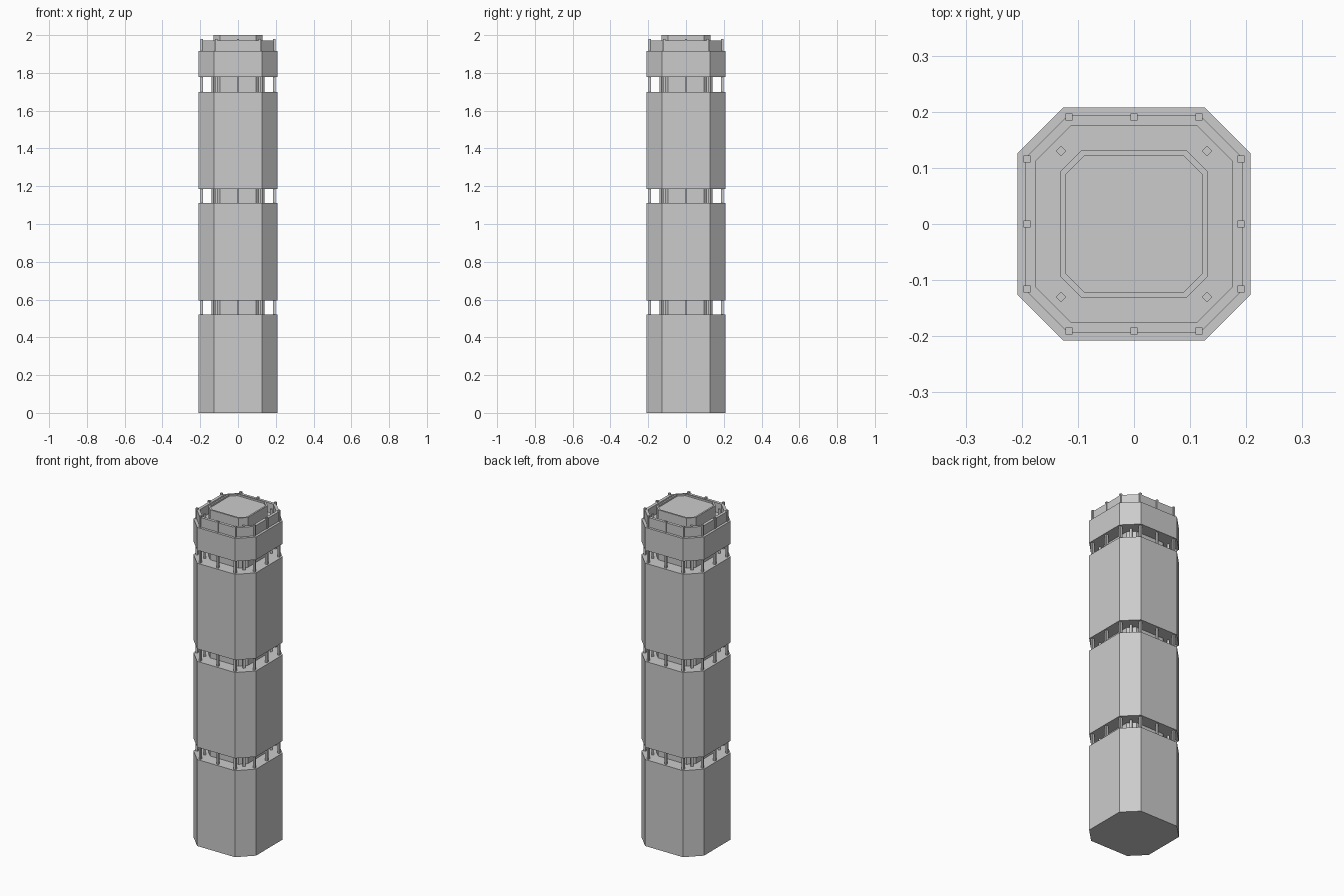
import bpy, bmesh, math
from mathutils import Matrix

if "Cube" in bpy.data.objects:
    bpy.data.objects.remove(bpy.data.objects["Cube"])


def octagon(half, flat):
    """Square of half-size `half` with cut corners; `flat` is half of each straight side."""
    return [(flat, -half), (half, -flat), (half, flat), (flat, half),
            (-flat, half), (-half, flat), (-half, -flat), (-flat, -half)]


def finish(name, bm):
    bmesh.ops.recalc_face_normals(bm, faces=bm.faces)
    mesh = bpy.data.meshes.new(name)
    bm.to_mesh(mesh)
    bm.free()
    obj = bpy.data.objects.new(name, mesh)
    bpy.context.collection.objects.link(obj)
    return obj


def loft(name, sections):
    """Join octagon sections (half, flat, z) in order and cap both ends."""
    bm = bmesh.new()
    rings = [[bm.verts.new((x, y, z)) for x, y in octagon(h, f)] for h, f, z in sections]
    for a, b in zip(rings, rings[1:]):
        for i in range(8):
            j = (i + 1) % 8
            bm.faces.new((a[i], a[j], b[j], b[i]))
    bm.faces.new(rings[0][::-1])
    bm.faces.new(rings[-1])
    return finish(name, bm)


def posts(name, points, z0, z1, size, angle=0.0):
    bm = bmesh.new()
    for x, y in points:
        m = (Matrix.Translation((x, y, (z0 + z1) / 2)) @ Matrix.Rotation(angle, 4, 'Z')
             @ Matrix.Diagonal((size, size, z1 - z0, 1)))
        bmesh.ops.create_cube(bm, size=1, matrix=m)
    return finish(name, bm)


H, F = 0.208, 0.126

# Three tall storey blocks
for n, (z0, z1) in enumerate([(0, 0.52), (0.594, 1.11), (1.185, 1.70)]):
    loft(f"storey_block_{n + 1}", [(H, F, z0), (H, F, z1)])

# Crown block with a thin parapet and sunken roof deck
loft("crown_and_parapet", [(H, F, 1.778), (H, F, 1.915), (0.193, 0.118, 1.915),
                           (0.193, 0.118, 1.972), (0.175, 0.112, 1.972),
                           (0.175, 0.112, 1.915)])

# Recessed core showing in the open bands
bands = [(0.52, 0.594), (1.11, 1.185), (1.70, 1.778)]
for n, (z0, z1) in enumerate(bands):
    loft(f"band_core_{n + 1}", [(0.131, 0.094, z0), (0.131, 0.094, z1)])

# Rooftop penthouse with a shallow rim
loft("penthouse", [(0.131, 0.094, 1.915), (0.131, 0.094, 2.0),
                   (0.121, 0.089, 2.0), (0.121, 0.089, 1.99)])

# Perimeter columns and diagonal corner columns, in each band and on the roof
e, c, d = 0.191, 0.116, 0.13
edge = [(s * e, t) for s in (-1, 1) for t in (-c, 0, c)]
edge += [(y, x) for x, y in edge]
corner = [(sx * d, sy * d) for sx in (-1, 1) for sy in (-1, 1)]
for n, (z0, z1) in enumerate(bands):
    posts(f"band_columns_{n + 1}", edge, z0, z1, 0.0125)
    posts(f"band_corner_columns_{n + 1}", corner, z0, z1, 0.0135, math.pi / 4)
posts("parapet_posts", edge, 1.915, 1.98, 0.0125)
posts("roof_corner_posts", corner, 1.915, 1.965, 0.0135, math.pi / 4)
